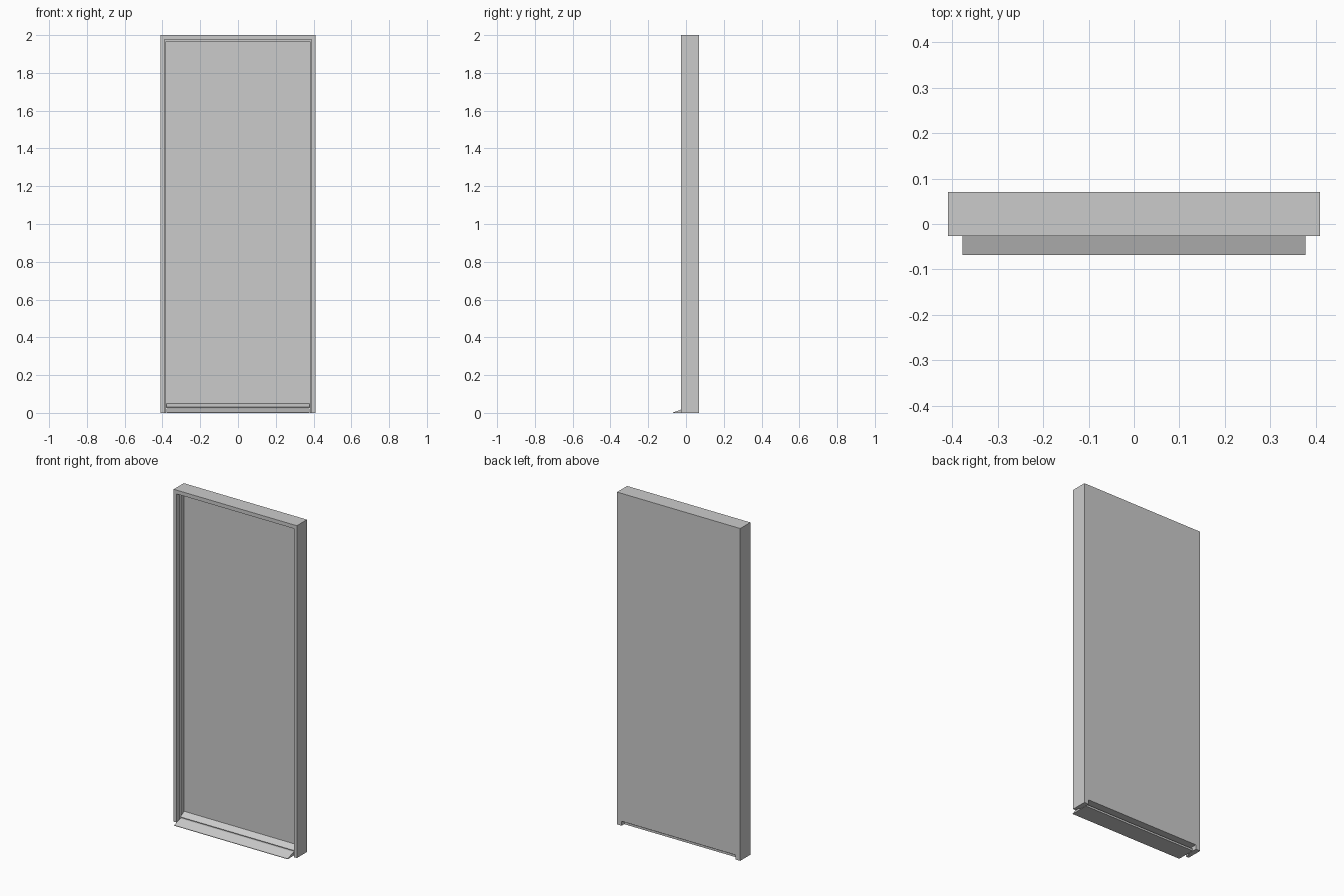
import bpy, bmesh

if "Cube" in bpy.data.objects:
    bpy.data.objects.remove(bpy.data.objects["Cube"])


def add_mesh(name, bm):
    bmesh.ops.recalc_face_normals(bm, faces=bm.faces)
    me = bpy.data.meshes.new(name)
    bm.to_mesh(me)
    bm.free()
    ob = bpy.data.objects.new(name, me)
    bpy.context.collection.objects.link(ob)
    return ob


def box(name, half_w, y0, y1, z0, z1):
    bm = bmesh.new()
    bmesh.ops.create_cube(bm, size=1)
    for v in bm.verts:
        v.co.x *= 2 * half_w
        v.co.y = y0 if v.co.y < 0 else y1
        v.co.z = z0 if v.co.z < 0 else z1
    return add_mesh(name, bm)


def bar(name, half_w, profile):
    """Extrude a (y, z) profile along x."""
    bm = bmesh.new()
    face = bm.faces.new([bm.verts.new((-half_w, y, z)) for y, z in profile])
    ext = bmesh.ops.extrude_face_region(bm, geom=[face], use_keep_orig=True)
    moved = [g for g in ext["geom"] if isinstance(g, bmesh.types.BMVert)]
    bmesh.ops.translate(bm, verts=moved, vec=(2 * half_w, 0, 0))
    return add_mesh(name, bm)


# Door leaf and frame, flush at the back
door = box("door_and_frame", 0.41, -0.026, 0.07, 0, 2)

# Stepped jamb opening at the front and a through slot under the leaf
cutters = [
    box("jamb_cutter", 0.39, -0.2, 0.0, -0.1, 1.977),
    box("stop_cutter", 0.38, -0.2, 0.028, -0.1, 1.967),
    box("slot_cutter", 0.38, -0.2, 0.2, -0.1, 0.027),
]
for c in cutters:
    c.hide_render = True
    c.hide_set(True)
    mod = door.modifiers.new(c.name, 'BOOLEAN')
    mod.operation = 'DIFFERENCE'
    mod.solver = 'EXACT'
    mod.object = c

# Sloping weather bar on the foot of the leaf
bar("weather_bar", 0.378,
    [(0.028, 0.027), (-0.008, 0.027), (-0.008, 0.03), (0.028, 0.05)])

# Ramped threshold
bar("threshold", 0.378,
    [(-0.068, 0), (-0.068, 0.003), (-0.012, 0.022), (0.03, 0.022),
     (0.045, 0.012), (0.045, 0)])
